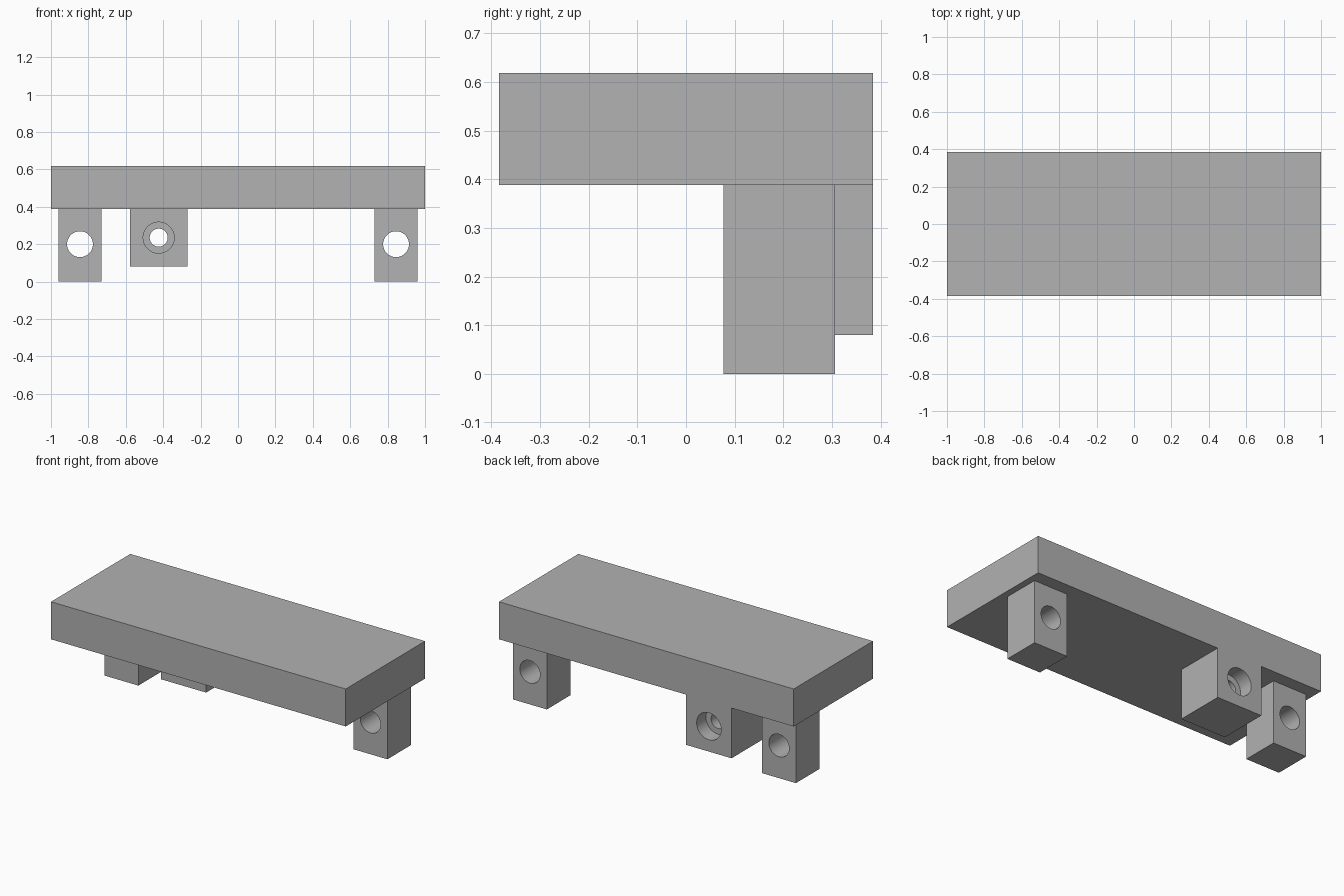
import bpy
import math

cube = bpy.data.objects.get("Cube")
if cube:
    bpy.data.objects.remove(cube, do_unlink=True)

# Single grey material
GREY = (0.445, 0.445, 0.445, 1.0)
grey = bpy.data.materials.new("plain grey")
grey.use_nodes = True
grey.diffuse_color = GREY
grey.node_tree.nodes["Principled BSDF"].inputs["Base Color"].default_value = GREY

PLATE_BOTTOM = 0.388
TOP = 0.618
BACK = 0.384
LUG_FRONT, LUG_BACK = 0.077, 0.306


def box(name, x, y, z):
    """Box spanning the given (low, high) ranges."""
    spans = (x, y, z)
    bpy.ops.mesh.primitive_cube_add(size=1, location=[sum(s) / 2 for s in spans])
    ob = bpy.context.object
    ob.name = name
    ob.scale = [s[1] - s[0] for s in spans]
    bpy.ops.object.transform_apply(location=False, rotation=False, scale=True)
    ob.data.materials.append(grey)
    return ob


def bore(ob, x, z, radius, y0, y1):
    """Cut a round hole along y from y0 to y1."""
    bpy.ops.mesh.primitive_cylinder_add(
        vertices=64, radius=radius, depth=y1 - y0,
        location=(x, (y0 + y1) / 2, z), rotation=(math.pi / 2, 0, 0))
    cutter = bpy.context.object
    cutter.data.materials.append(grey)
    mod = ob.modifiers.new("bore", "BOOLEAN")
    mod.operation = "DIFFERENCE"
    mod.solver = "EXACT"
    mod.object = cutter
    bpy.ops.object.select_all(action="DESELECT")
    ob.select_set(True)
    bpy.context.view_layer.objects.active = ob
    bpy.ops.object.modifier_apply(modifier=mod.name)
    bpy.data.objects.remove(cutter, do_unlink=True)
    bpy.ops.object.shade_smooth_by_angle(angle=math.radians(30))


# Top plate
box("top_plate", (-1, 1), (-BACK, BACK), (PLATE_BOTTOM, TOP))

# Matching lugs with plain through holes
for name, x in (("right_lug", -0.845), ("left_lug", 0.845)):
    lug = box(name, (x - 0.115, x + 0.115), (LUG_FRONT, LUG_BACK), (0, PLATE_BOTTOM))
    bore(lug, x, 0.2, 0.069, LUG_FRONT - 0.1, LUG_BACK + 0.1)

# Mounting block, counterbored from both ends
x, z, depth = -0.424, 0.235, 0.09
block = box("mounting_block", (x - 0.154, x + 0.154), (LUG_FRONT, BACK), (0.08, PLATE_BOTTOM))
bore(block, x, z, 0.048, LUG_FRONT - 0.1, BACK + 0.1)
bore(block, x, z, 0.083, LUG_FRONT - 0.1, LUG_FRONT + depth)
bore(block, x, z, 0.083, BACK - depth, BACK + 0.1)
